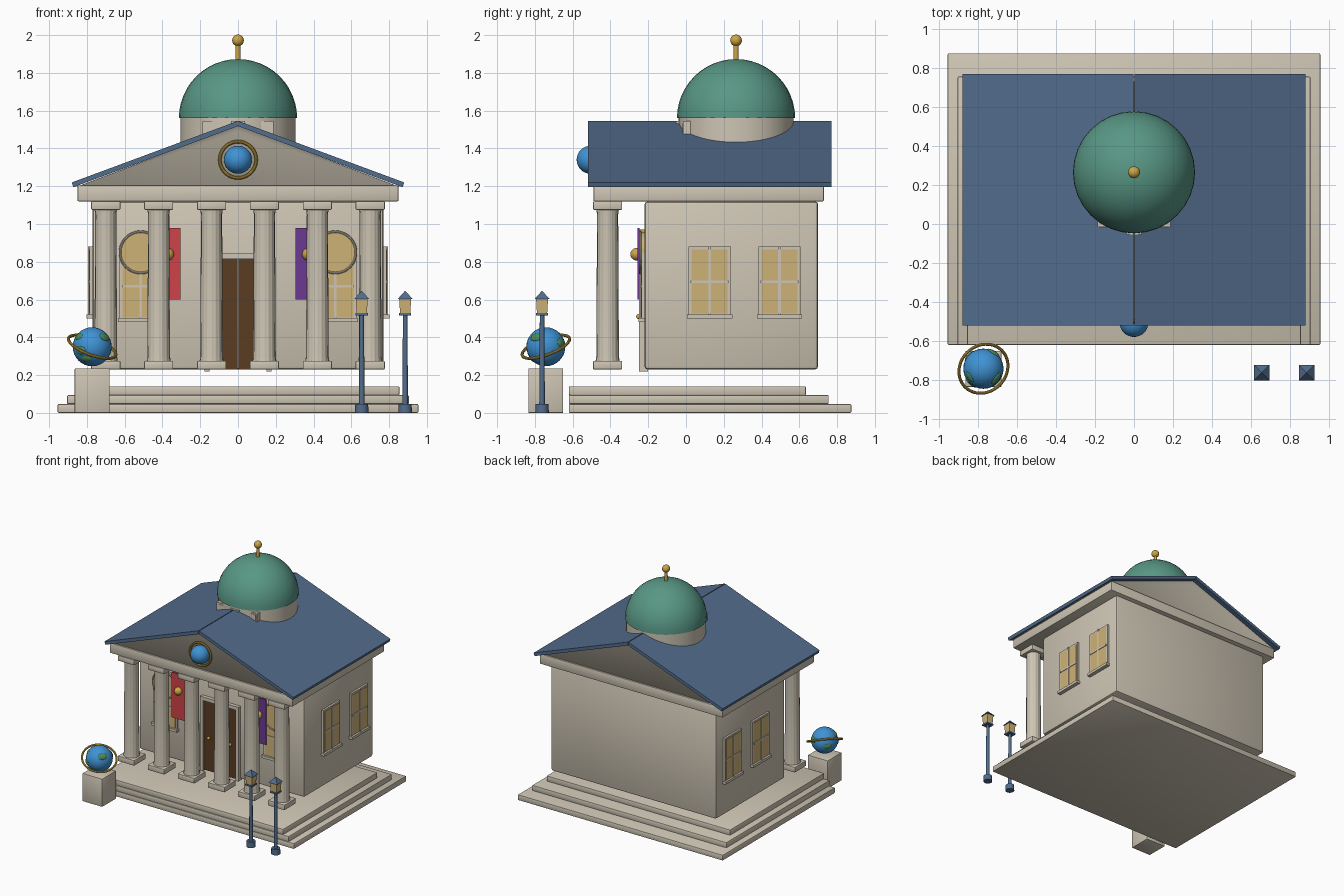
import bpy, bmesh, math
from mathutils import Matrix, Vector

if "Cube" in bpy.data.objects:
    bpy.data.objects.remove(bpy.data.objects["Cube"])

def mat(name, r, g, b):
    m = bpy.data.materials.new(name)
    m.diffuse_color = (r, g, b, 1)
    m.use_nodes = True
    m.node_tree.nodes["Principled BSDF"].inputs["Base Color"].default_value = m.diffuse_color
    return m

STONE = mat("stone", .62, .565, .46)
NAVY = mat("slate blue", .085, .15, .26)
COPPER = mat("copper green", .098, .31, .235)
BLUE = mat("globe blue", .05, .29, .66)
GOLD = mat("gold", .61, .38, .06)
RED = mat("banner red", .62, .055, .065)
PURPLE = mat("banner purple", .15, .04, .29)
BROWN = mat("door brown", .105, .045, .016)
GLASS = mat("warm glass", .62, .45, .18)
GREEN = mat("land green", .07, .26, .11)

def finish(name, bm, material):
    bmesh.ops.recalc_face_normals(bm, faces=bm.faces)
    me = bpy.data.meshes.new(name)
    bm.to_mesh(me)
    bm.free()
    me.materials.append(material)
    ob = bpy.data.objects.new(name, me)
    bpy.context.collection.objects.link(ob)
    return ob

def box(name, x, y, z, material, bevel=0):
    """Box from (min, max) pairs."""
    bm = bmesh.new()
    c = [(a + b) / 2 for a, b in (x, y, z)]
    s = [b - a for a, b in (x, y, z)]
    bmesh.ops.create_cube(bm, size=1, matrix=Matrix.Translation(c) @ Matrix.Diagonal((*s, 1)))
    if bevel:
        bmesh.ops.bevel(bm, geom=bm.edges[:], offset=bevel, segments=2, profile=.5, affect='EDGES')
    return finish(name, bm, material)

def ball(name, c, r, material, scale=(1, 1, 1), rot=Matrix.Identity(4), seg=32):
    bm = bmesh.new()
    bmesh.ops.create_uvsphere(bm, u_segments=seg, v_segments=seg // 2, radius=r,
                              matrix=Matrix.Translation(c) @ rot @ Matrix.Diagonal((*scale, 1)))
    return finish(name, bm, material)

def cone(name, c, r1, r2, h, material, seg=32, rot=Matrix.Identity(4)):
    """Cone or cylinder with its base at c."""
    bm = bmesh.new()
    bmesh.ops.create_cone(bm, cap_ends=True, segments=seg, radius1=r1, radius2=r2, depth=h,
                          matrix=Matrix.Translation(c) @ rot @ Matrix.Translation((0, 0, h / 2)))
    return finish(name, bm, material)

def ring(name, c, R, r, material, normal):
    bpy.ops.mesh.primitive_torus_add(
        major_radius=R, minor_radius=r, major_segments=48, minor_segments=10, location=c,
        rotation=Vector(normal).to_track_quat('Z', 'Y').to_euler())
    ob = bpy.context.object
    ob.name = name
    ob.data.materials.append(material)

def prism(name, pts, y0, y1, material, inset=0):
    """Profile in x-z pulled along y; inset sinks both end faces."""
    bm = bmesh.new()
    a = [bm.verts.new((x, y0, z)) for x, z in pts]
    b = [bm.verts.new((x, y1, z)) for x, z in pts]
    ends = [bm.faces.new(a), bm.faces.new(b[::-1])]
    n = len(pts)
    for i in range(n):
        bm.faces.new((a[i], b[i], b[(i + 1) % n], a[(i + 1) % n]))
    bmesh.ops.recalc_face_normals(bm, faces=bm.faces)
    if inset:
        bmesh.ops.inset_individual(bm, faces=ends, thickness=inset, depth=-.012)
    return finish(name, bm, material)

# stepped podium, flush at the front
for i in range(3):
    w = .955 - .05 * i
    box(f"step_{i}", (-w, w), (-.62, .875 - .12 * i), (.047 * i, .047 * (i + 1)), STONE, .006)

# main hall and entablature
box("hall", (-.77, .77), (-.22, .70), (.23, 1.12), STONE, .018)
box("entablature", (-.85, .85), (-.49, .73), (1.12, 1.205), STONE, .006)

# fluted columns
def column(x, y=-.415):
    box("column_base", (x - .077, x + .077), (y - .077, y + .077), (.23, .275), STONE, .005)
    box("column_cap", (x - .077, x + .077), (y - .077, y + .077), (1.075, 1.12), STONE, .005)
    bm = bmesh.new()
    n = 64
    rings = []
    for z, r in ((.27, .064), (.30, .060), (1.05, .056), (1.08, .060)):
        rings.append([bm.verts.new((
            x + math.cos(t) * q, y + math.sin(t) * q, z))
            for k in range(n)
            for t in [math.tau * k / n]
            for q in [r * (.96 + .04 * abs(math.cos(t * 8)))]])
    for a, b in zip(rings, rings[1:]):
        for k in range(n):
            j = (k + 1) % n
            bm.faces.new((a[k], a[j], b[j], b[k]))
    finish("column_shaft", bm, STONE)

for k in range(6):
    column(-.70 + .28 * k)

# gable and roof slabs
prism("pediment", [(-.86, 1.195), (.86, 1.195), (0, 1.522)], -.49, .73, STONE, .032)
for s in (-1, 1):
    prism("roof_slab", [(s * .003, 1.545), (s * .88, 1.22), (s * .872, 1.195), (s * .003, 1.517)],
          -.52, .77, NAVY)

# drum, dome and finial
DY = .265
cone("drum", (0, DY, 1.25), .305, .305, .32, STONE, 48)
for x in (-.15, 0, .15):
    y = DY - math.sqrt(.305 ** 2 - x * x)
    box("drum_window", (x - .038, x + .038), (y - .014, y + .06), (1.44, 1.545), STONE)
    box("drum_pane", (x - .026, x + .026), (y - .017, y), (1.45, 1.533), STONE)
bm = bmesh.new()
bmesh.ops.create_uvsphere(bm, u_segments=32, v_segments=24, radius=.313,
                          matrix=Matrix.Translation((0, DY, 1.56)))
cut = bmesh.ops.bisect_plane(bm, geom=bm.verts[:] + bm.edges[:] + bm.faces[:], dist=1e-4,
                             plane_co=(0, 0, 1.56), plane_no=(0, 0, -1), clear_outer=True)
bmesh.ops.contextual_create(bm, geom=[e for e in cut["geom_cut"] if isinstance(e, bmesh.types.BMEdge)])
finish("dome", bm, COPPER)
cone("finial_stem", (0, DY, 1.86), .014, .012, .1, GOLD, 16)
ball("finial_ball", (0, DY, 1.972), .031, GOLD, seg=20)

# pediment emblem
ball("emblem_globe", (0, -.505, 1.34), .074, BLUE)
ring("emblem_ring", (0, -.498, 1.34), .096, .009, GOLD, (0, -1, 0))

# windows: b(u, depth, z) places boxes on a wall
def window(b, u, w, z0, z1):
    b("window_frame", (u - w - .012, u + w + .012), (-.01, .016), (z0, z1), STONE)
    b("window_glass", (u - w + .004, u + w - .004), (0, .019), (z0 + .015, z1 - .015), GLASS)
    b("mullion", (u - .007, u + .007), (0, .024), (z0, z1), STONE)
    m = (z0 + z1) / 2
    b("crossbar", (u - w, u + w), (0, .024), (m - .007, m + .007), STONE)
    b("window_sill", (u - w - .02, u + w + .02), (-.01, .032), (z0 - .01, z0 + .012), STONE)

Q = Matrix.Rotation(math.pi / 2, 4, 'X')
for s in (-1, 1):
    def side(name, u, d, z, m):
        box(name, tuple(sorted((s * (.77 + d[0]), s * (.77 + d[1])))), u, z, m)
    def front(name, u, d, z, m):
        box(name, u, (-.22 - d[1], -.22 - d[0]), z, m)
    for y in (.125, .495):
        window(side, y, .10, .51, .88)
    window(front, s * .515, .10, .49, .85)
    # round window head
    cone("window_head", (s * .515, -.20, .85), .108, .108, .046, GLASS, 40, Q)
    ring("window_head_rim", (s * .515, -.243, .85), .109, .007, STONE, (0, -1, 0))
    # banner with gold boss
    x = s * .372
    box("banner", (x - .068, x + .068), (-.256, -.247), (.60, .98), RED if s < 0 else PURPLE)
    box("banner_bracket", (x - .01, x + .01), (-.25, -.21), (.95, .97), GOLD)
    ball("banner_boss", (x, -.262, .84), .033, GOLD, seg=20)
    # door leaf, jamb and knob
    box("door_leaf", tuple(sorted((s * .003, s * .15))), (-.238, -.20), (.23, .815), BROWN)
    box("door_jamb", tuple(sorted((s * .15, s * .178))), (-.25, -.20), (.22, .845), STONE)
    ball("door_knob", (s * .1, -.25, .51), .014, GOLD, seg=12)
box("door_lintel", (-.178, .178), (-.25, -.20), (.815, .845), STONE)

# globe on a plinth
box("plinth", (-.865, -.68), (-.835, -.65), (0, .235), STONE, .004)
G = Vector((-.772, -.742, .35))
ball("globe", G, .103, BLUE)
ring("globe_ring", G, .133, .008, GOLD, (.37, -.37, 1))
for d, r in (((-.6, -.75, -.2), .034), ((.65, -.5, .5), .036), ((-.3, -.7, -.65), .032),
             ((-.65, -.4, .5), .03), ((.5, .8, .2), .036), ((-.7, .6, -.1), .032)):
    v = Vector(d).normalized()
    ball("continent", G + v * .098, r, GREEN, (1, .7, .3), v.to_track_quat('Z', 'Y').to_matrix().to_4x4(), 16)

# street lamps
R45 = Matrix.Rotation(math.pi / 4, 4, 'Z')
for x in (.655, .885):
    y = -.762
    cone("lamp_foot", (x, y, 0), .036, .034, .048, NAVY, 12)
    cone("lamp_post", (x, y, .04), .015, .012, .48, NAVY, 12)
    box("lamp_tray", (x - .032, x + .032), (y - .032, y + .032), (.515, .528), NAVY)
    cone("lantern", (x, y, .525), .038, .045, .08, GLASS, 4, R45)
    cone("lantern_roof", (x, y, .603), .056, .001, .043, NAVY, 4, R45)

# smooth curved parts, keep edges sharp
bpy.ops.object.select_all(action='SELECT')
bpy.context.view_layer.objects.active = bpy.data.objects["hall"]
bpy.ops.object.shade_smooth_by_angle(angle=math.radians(35))
